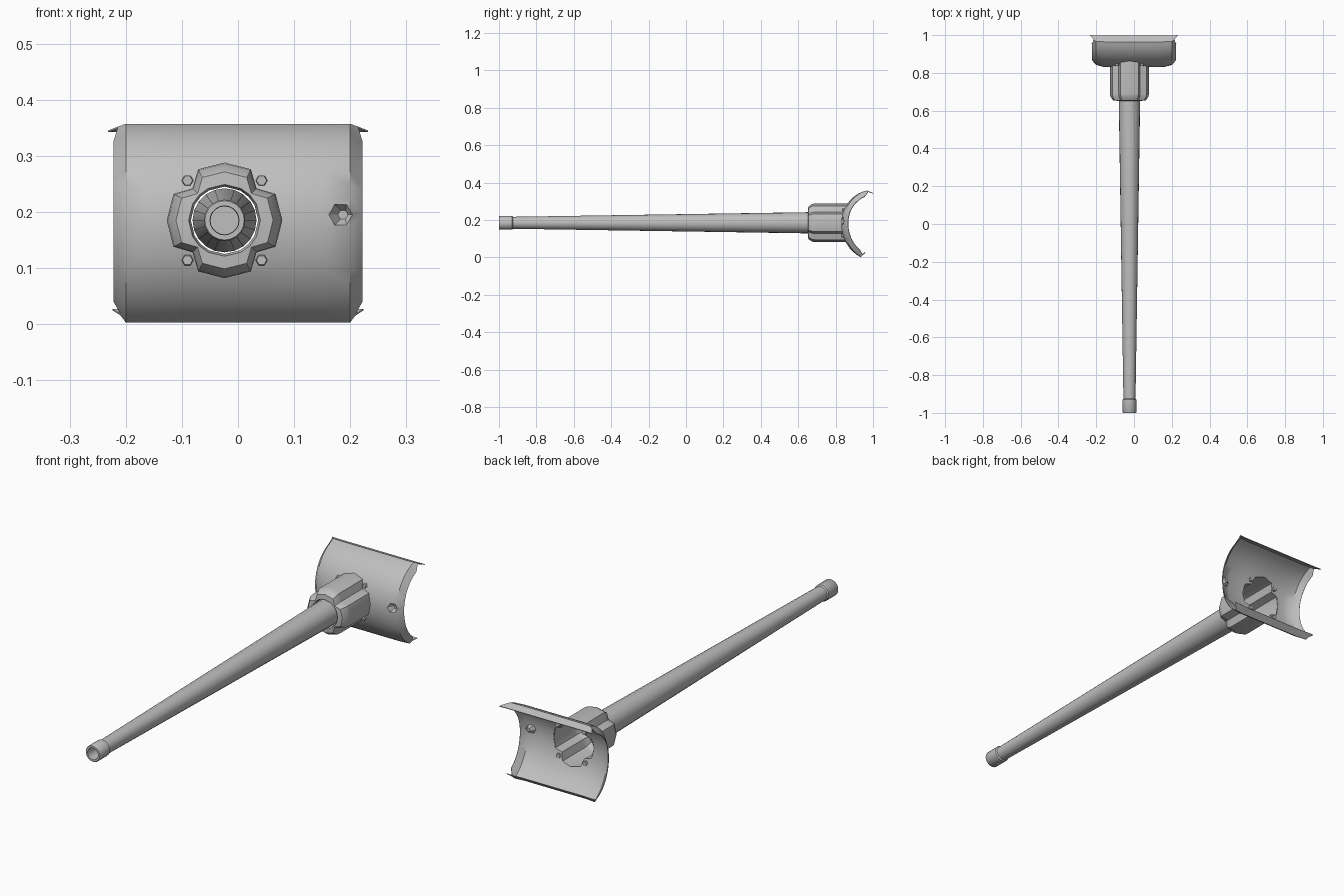
import bpy, bmesh, math
from math import sin, cos, pi, radians

if "Cube" in bpy.data.objects:
    bpy.data.objects.remove(bpy.data.objects["Cube"])

CX, CZ = -0.024, 0.185          # gun axis
grey = bpy.data.materials.new("light_grey")
grey.diffuse_color = (0.52, 0.52, 0.52, 1)
grey.use_nodes = True
grey.node_tree.nodes["Principled BSDF"].inputs["Base Color"].default_value = grey.diffuse_color


def make(name, rings, closed=True, cap_start=False, cap_end=False, angle=35):
    """Loft equal-length rings of points into a mesh object."""
    bm = bmesh.new()
    vs = [[bm.verts.new(p) for p in r] for r in rings]
    n = len(rings[0])
    for a, b in zip(vs, vs[1:]):
        for i in range(n if closed else n - 1):
            j = (i + 1) % n
            bm.faces.new((a[i], a[j], b[j], b[i]))
    if cap_start:
        bm.faces.new(vs[0][::-1])
    if cap_end:
        bm.faces.new(vs[-1])
    bmesh.ops.recalc_face_normals(bm, faces=bm.faces)
    me = bpy.data.meshes.new(name)
    bm.to_mesh(me)
    bm.free()
    me.materials.append(grey)
    ob = bpy.data.objects.new(name, me)
    bpy.context.collection.objects.link(ob)
    smooth(ob, angle)
    return ob


def smooth(ob, angle):
    bpy.ops.object.select_all(action='DESELECT')
    ob.select_set(True)
    bpy.context.view_layer.objects.active = ob
    bpy.ops.object.shade_smooth_by_angle(angle=radians(angle))


def circle(x, y, z, r, n, turn=0):
    return [(x + r * cos(2 * pi * i / n + turn), y, z + r * sin(2 * pi * i / n + turn))
            for i in range(n)]


# Curved mantlet surface: depth at a given height
SY, SZ = 0.17, 0.182


def shell_point(a):
    return 1 - SY * cos(a), SZ + (0.179 if a > 0 else 0.196) * sin(a)


def shell_y(z):
    s = (z - SZ) / (0.179 if z > SZ else 0.196)
    return 1 - SY * math.sqrt(1 - s * s)


# Barrel with muzzle ring and bore
barrel = [(0.68, 0.057), (-0.925, 0.032), (-0.93, 0.037), (-0.997, 0.037), (-1.0, 0.035),
          (-1.0, 0.026), (-0.99, 0.025), (-0.9, 0.025)]
make("barrel", [circle(CX, y, CZ, r, 20) for y, r in barrel], cap_start=True, cap_end=True)

# Four-lobed collar outline
outline = []
for k in range(4):
    c, s = round(cos(k * pi / 2)), round(sin(k * pi / 2))
    for u, v in [(0.103, 0), (0.091, 0.047), (0.057, 0.057), (0.047, 0.091)]:
        outline.append((u * c - v * s, u * s + v * c))


def lobes(y, k=1.0):
    return [(CX + u * k, y, CZ + v * k) for u, v in outline]


# Collar: round mouth, bevelled front, back edge trimmed to the mantlet curve
mouth = [(CX + 0.06 * u / math.hypot(u, v), 0.668, CZ + 0.06 * v / math.hypot(u, v))
         for u, v in outline]
rim = [(x, 0.652, z) for x, y, z in
       [(CX + 0.064 * u / math.hypot(u, v), 0, CZ + 0.064 * v / math.hypot(u, v))
        for u, v in outline]]
back = [(x, shell_y(z) + 0.003, z) for x, y, z in lobes(0)]
make("collar", [mouth, rim, lobes(0.654, 0.84), lobes(0.675, 0.98), lobes(0.69), back],
     angle=40)

# Mantlet shell: arc rows with turned-in sides and flared lips
rows = []


def add_row(y, z, outer):
    half = [(0.0, y, z), (0.08, y, z), (0.155, y, z),
            (0.2, 1 - (1 - y) * 0.93, z), outer]
    rows.append([(-x, b, c) for x, b, c in half[:0:-1]] + half)


add_row(0.998, 0.345, (0.232, 1.0, 0.345))
TOP, BOTTOM, STEPS = 78, -66, 18
for i in range(STEPS + 1):
    y, z = shell_point(radians(TOP + (BOTTOM - TOP) * i / STEPS))
    if i == 0:
        outer = (0.214, 0.975, 0.352)
    elif i == STEPS:
        outer = (0.208, 0.945, 0.014)
    else:
        outer = (0.222, 1 - (1 - y) * 0.79, SZ + (z - SZ) * 0.85)
    add_row(y, z, outer)
add_row(0.956, 0.025, (0.224, 0.958, 0.025))
mantlet = make("mantlet", rows, closed=False)
# front faces must look outwards before thickening inwards
if sum(p.normal.y for p in mantlet.data.polygons) > 0:
    mantlet.data.flip_normals()
sol = mantlet.modifiers.new("wall", 'SOLIDIFY')
sol.thickness, sol.offset = 0.003, -1

# Openings through the mantlet for the collar and the sight
SX, SH, SR = 0.183, 0.195, 0.021
cutters = [
    make("collar_cutter", [lobes(0.78, 0.97), lobes(0.93, 0.97)],
         cap_start=True, cap_end=True),
    make("sight_cutter", [circle(SX, 0.80, SH, SR, 6), circle(SX, 0.90, SH, SR, 6)],
         cap_start=True, cap_end=True)]
for c in cutters:
    m = mantlet.modifiers.new("opening", 'BOOLEAN')
    m.operation, m.solver, m.object = 'DIFFERENCE', 'EXACT', c
deps = bpy.context.evaluated_depsgraph_get()
cut_mesh = bpy.data.meshes.new_from_object(mantlet.evaluated_get(deps))
mantlet.modifiers.clear()
mantlet.data = cut_mesh
for c in cutters:
    bpy.data.objects.remove(c)
smooth(mantlet, 35)

# Sight pocket sunk into the mantlet
pocket = [(x, 1 - (1 - shell_y(z)) * (1 if x < 0.17 else 0.95 if x < 0.2 else 0.92), z)
          for x, y, z in circle(SX, 0, SH, SR, 6)]
make("sight_pocket", [pocket, circle(SX + 0.004, 0.856, SH, 0.009, 6)], cap_end=True, angle=20)

# Hexagonal bolts around the collar
for sx in (-1, 1):
    for sz in (-1, 1):
        x, z = CX + sx * 0.066, CZ + sz * 0.071
        y = shell_y(z)
        make("collar_bolt", [circle(x, y - 0.009, z, 0.009, 6), circle(x, y - 0.006, z, 0.0105, 6),
                             circle(x, y + 0.012, z, 0.0105, 6)],
             cap_start=True, cap_end=True, angle=20)
